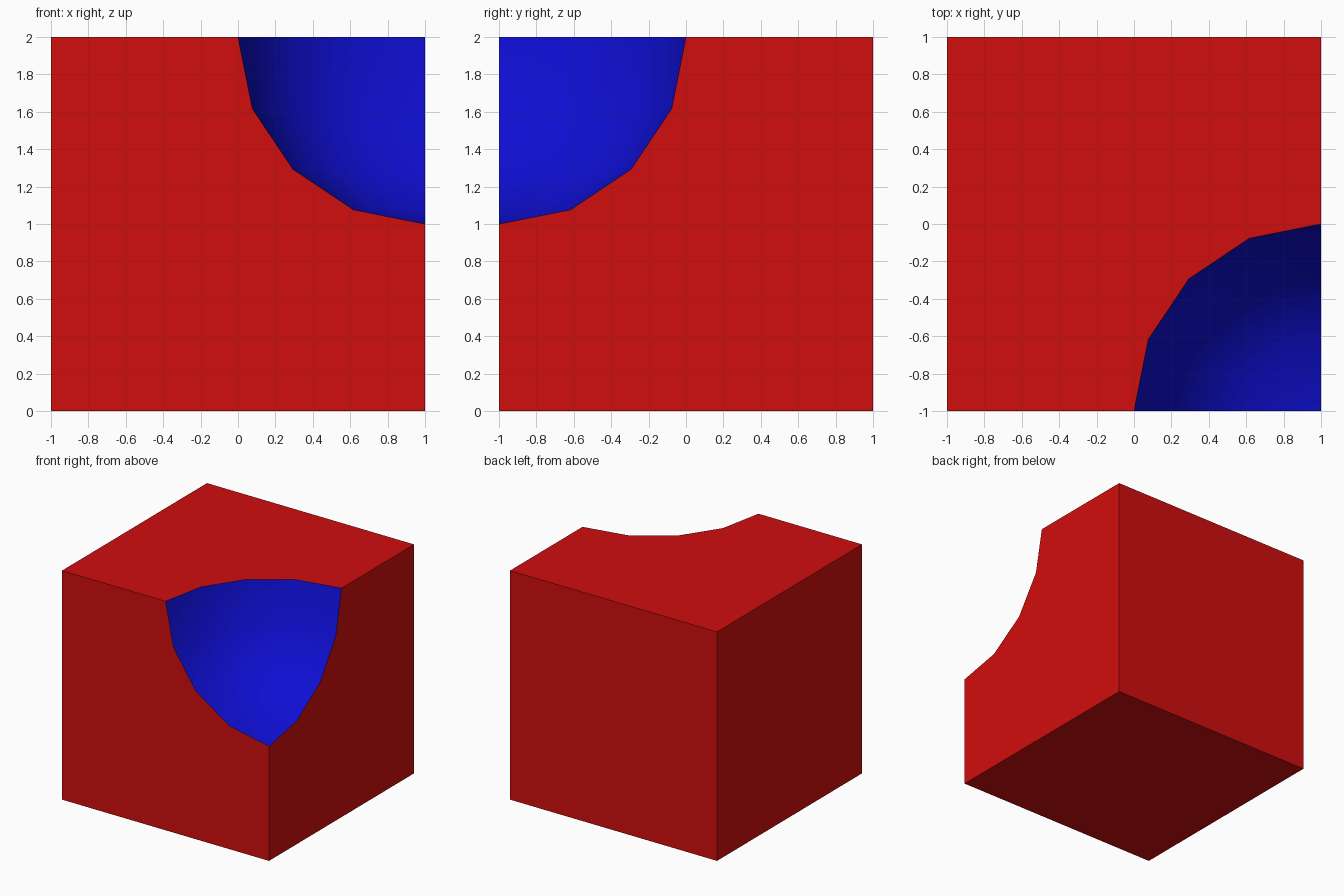
import bpy
import bmesh
from math import sin, cos, pi, radians

default = bpy.data.objects.get("Cube")
if default:
    bpy.data.objects.remove(default, do_unlink=True)


def make_material(name, color):
    mat = bpy.data.materials.new(name)
    mat.use_nodes = True
    mat.diffuse_color = color
    mat.node_tree.nodes["Principled BSDF"].inputs["Base Color"].default_value = color
    return mat


red = make_material("red", (0.64, 0.0044, 0.0044, 1))
blue = make_material("blue", (0.0044, 0.0044, 0.64, 1))

STEPS = 4                    # facets per quarter circle
RADIUS = 1.0
CENTRE = (1.0, -1.0, 2.0)    # the cut-away corner of the cube

bm = bmesh.new()

# Spherical hollow: one eighth of a sphere, with its pole at the bottom
pole = bm.verts.new((CENTRE[0], CENTRE[1], CENTRE[2] - RADIUS))
rings = []
for i in range(1, STEPS + 1):
    phi = i * pi / 2 / STEPS
    ring = []
    for j in range(STEPS + 1):
        t = j * pi / 2 / STEPS
        ring.append(bm.verts.new((CENTRE[0] - RADIUS * sin(phi) * cos(t),
                                  CENTRE[1] + RADIUS * sin(phi) * sin(t),
                                  CENTRE[2] - RADIUS * cos(phi))))
    rings.append(ring)

hollow = []
for j in range(STEPS):
    hollow.append(bm.faces.new((pole, rings[0][j], rings[0][j + 1])))
    for low, high in zip(rings, rings[1:]):
        hollow.append(bm.faces.new((low[j], high[j], high[j + 1], low[j + 1])))
for face in hollow:
    face.material_index = 1

# Remaining cube corners, named by their signs in x, y and z
corner = {(x, y, z): bm.verts.new((x, y, 2 * z))
          for x in (-1, 1) for y in (-1, 1) for z in (0, 1)
          if (x, y, z) != (1, -1, 1)}

# Three walls that meet the hollow
front_arc = [ring[0] for ring in rings]
side_arc = [ring[-1] for ring in rings]
bm.faces.new([corner[-1, -1, 0], corner[1, -1, 0], pole, *front_arc, corner[-1, -1, 1]])
bm.faces.new([corner[1, -1, 0], corner[1, 1, 0], corner[1, 1, 1], *reversed(side_arc), pole])
bm.faces.new([corner[-1, -1, 1], *rings[-1], corner[1, 1, 1], corner[-1, 1, 1]])

# Three whole walls: left, back and bottom
for wall in (((-1, -1, 0), (-1, -1, 1), (-1, 1, 1), (-1, 1, 0)),
             ((-1, 1, 0), (-1, 1, 1), (1, 1, 1), (1, 1, 0)),
             ((-1, -1, 0), (-1, 1, 0), (1, 1, 0), (1, -1, 0))):
    bm.faces.new([corner[key] for key in wall])

bmesh.ops.recalc_face_normals(bm, faces=bm.faces[:])
mesh = bpy.data.meshes.new("hollowed_cube")
bm.to_mesh(mesh)
bm.free()
mesh.materials.append(red)
mesh.materials.append(blue)

cube = bpy.data.objects.new("hollowed_cube", mesh)
bpy.context.collection.objects.link(cube)

# Smooth hollow with crisp cube edges
bpy.ops.object.select_all(action="DESELECT")
cube.select_set(True)
bpy.context.view_layer.objects.active = cube
bpy.ops.object.shade_smooth_by_angle(angle=radians(35))
